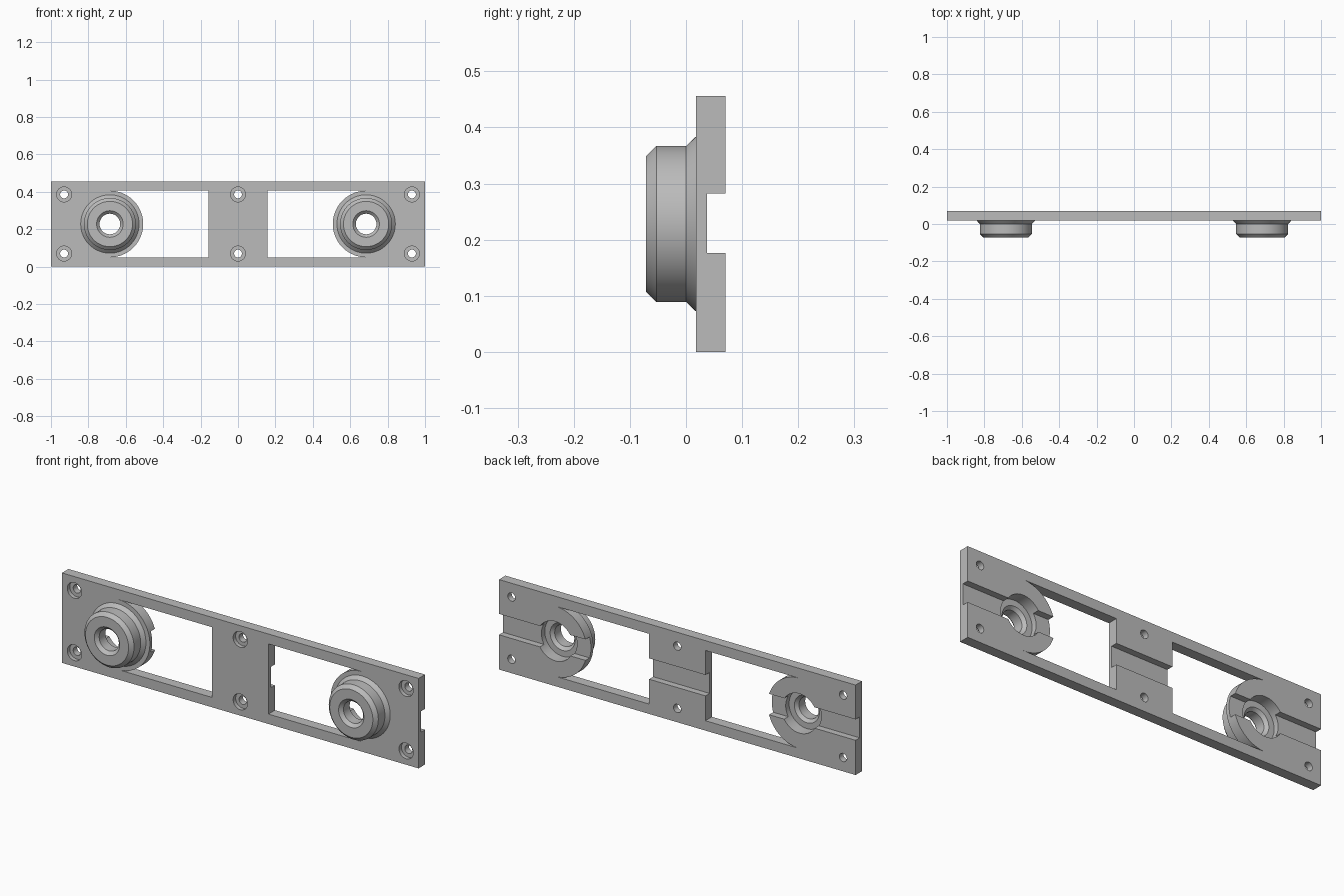
import bpy, bmesh, math

if "Cube" in bpy.data.objects:
    bpy.data.objects.remove(bpy.data.objects["Cube"], do_unlink=True)

MID_Z = 0.228          # height of the plate's centre line
FRONT, BACK = 0.018, 0.07
BOSS_X, DISC_R = 0.685, 0.178

grey = bpy.data.materials.new("plain grey")
grey.use_nodes = True
grey.diffuse_color = (0.5, 0.5, 0.5, 1)
grey.node_tree.nodes["Principled BSDF"].inputs["Base Color"].default_value = (0.5, 0.5, 0.5, 1)


def finish(name, bm):
    bmesh.ops.recalc_face_normals(bm, faces=bm.faces)
    mesh = bpy.data.meshes.new(name)
    bm.to_mesh(mesh)
    bm.free()
    mesh.materials.append(grey)
    ob = bpy.data.objects.new(name, mesh)
    bpy.context.collection.objects.link(ob)
    return ob


def prism(name, outline, y0, y1):
    """Extrude an (x, z) outline along y."""
    bm = bmesh.new()
    face = bm.faces.new([bm.verts.new((x, y0, z)) for x, z in outline])
    ext = bmesh.ops.extrude_face_region(bm, geom=[face])
    moved = [v for v in ext["geom"] if isinstance(v, bmesh.types.BMVert)]
    bmesh.ops.translate(bm, verts=moved, vec=(0, y1 - y0, 0))
    return finish(name, bm)


def box(name, x0, x1, y0, y1, z0, z1):
    return prism(name, [(x0, z0), (x1, z0), (x1, z1), (x0, z1)], y0, y1)


def lathe(name, profile, cx, cz, segs=72):
    """Solid of revolution about a y axis from (radius, y) points."""
    bm = bmesh.new()
    angles = [2 * math.pi * i / segs for i in range(segs)]
    rings = [[bm.verts.new((cx + r * math.cos(a), y, cz + r * math.sin(a)))
              for a in angles] for r, y in profile]
    for a, b in zip(rings, rings[1:]):
        for i in range(segs):
            j = (i + 1) % segs
            bm.faces.new((a[i], a[j], b[j], b[i]))
    bm.faces.new(rings[0])
    bm.faces.new(rings[-1])
    return finish(name, bm)


def combine(target, tool, operation):
    """Apply a boolean and discard the tool."""
    tool.hide_render = True
    mod = target.modifiers.new(tool.name, "BOOLEAN")
    mod.operation = operation
    mod.solver = "EXACT"
    mod.object = tool
    bpy.context.view_layer.objects.active = target
    bpy.ops.object.modifier_apply(modifier=mod.name)
    bpy.data.objects.remove(tool, do_unlink=True)


# Long flat plate
plate = box("mounting_plate", -1, 1, FRONT, BACK, 0, 0.456)

for side in (-1, 1):
    # Window with a concave round end hugging the boss disc
    arc = [math.pi * (0.5 + i / 40) for i in range(41)]
    outline = [(side * 0.158, MID_Z - DISC_R), (side * 0.158, MID_Z + DISC_R)]
    outline += [(side * (BOSS_X + DISC_R * math.cos(a)), MID_Z + DISC_R * math.sin(a))
                for a in arc]
    combine(plate, prism("window_cutter", outline, -0.1, 0.2), "DIFFERENCE")

    # Round boss on the front
    boss = [(0.121, -0.071), (0.139, -0.053), (0.139, 0), (0.157, 0.019), (0.157, 0.026)]
    combine(plate, lathe("boss", boss, side * BOSS_X, MID_Z), "UNION")

# Groove along the back
combine(plate, box("groove_cutter", -1.1, 1.1, 0.037, 0.2, 0.176, 0.282), "DIFFERENCE")

# Stepped, chamfered bores through the bosses
for side in (-1, 1):
    bore = [(0.1, 0.1), (0.1, 0.01), (0.07, 0.01), (0.055, -0.005),
            (0.055, -0.055), (0.071, -0.071), (0.086, -0.086)]
    combine(plate, lathe("bore_cutter", bore, side * BOSS_X, MID_Z), "DIFFERENCE")

# Counterbored screw holes
for x in (-0.93, 0, 0.93):
    for z in (MID_Z - 0.158, MID_Z + 0.158):
        screw = [(0.04, -0.1), (0.04, 0.038), (0.021, 0.038), (0.021, 0.1)]
        combine(plate, lathe("screw_cutter", screw, x, z, 40), "DIFFERENCE")

bpy.ops.object.select_all(action="DESELECT")
plate.select_set(True)
bpy.context.view_layer.objects.active = plate
bpy.ops.object.shade_smooth_by_angle(angle=math.radians(25))
